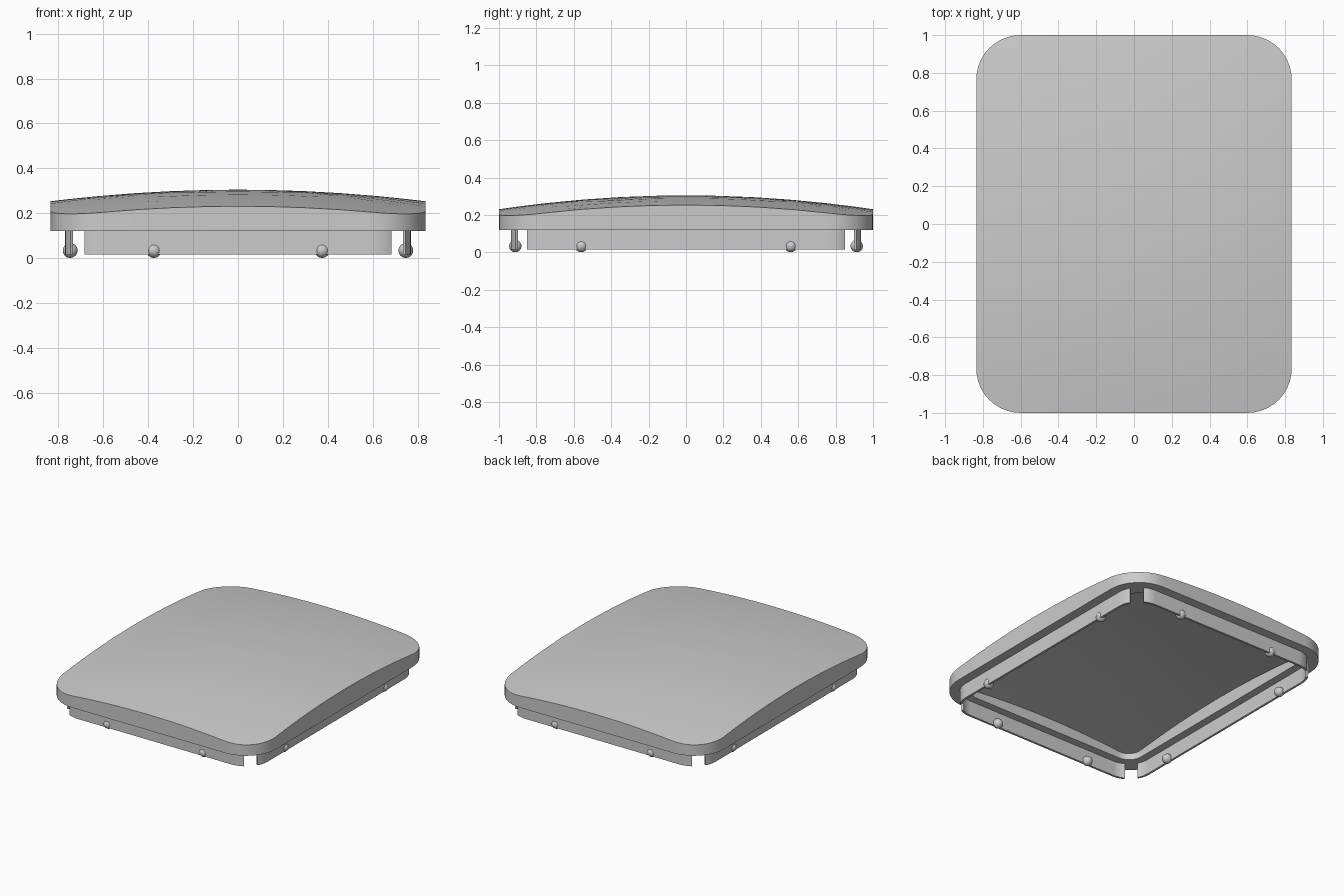
import bpy, bmesh, math

if "Cube" in bpy.data.objects:
    bpy.data.objects.remove(bpy.data.objects["Cube"])

HX, HY, R = 0.835, 1.0, 0.235      # half sizes and corner radius of the lid
CX, CY = HX - R, HY - R            # corner arc centres
RIM_Z = 0.12


def dome(x, y):
    return 0.305 - 0.074 * (x * x + y * y)


def outline(d, arc=10, line=8):
    """Rounded rectangle inset by d, always with the same point count."""
    pts = []
    corners = [(CX, CY), (-CX, CY), (-CX, -CY), (CX, -CY)]
    for k, (cx, cy) in enumerate(corners):
        for i in range(arc + 1):
            a = math.pi / 2 * (k + i / arc)
            pts.append((cx + (R - d) * math.cos(a), cy + (R - d) * math.sin(a)))
        nx, ny = corners[(k + 1) % 4]
        x0, y0 = pts[-1]
        for i in range(1, line):
            pts.append((x0 + (nx - cx) * i / line, y0 + (ny - cy) * i / line))
    return pts


def finish(bm, name):
    bmesh.ops.recalc_face_normals(bm, faces=bm.faces)
    me = bpy.data.meshes.new(name)
    bm.to_mesh(me)
    bm.free()
    ob = bpy.data.objects.new(name, me)
    bpy.context.collection.objects.link(ob)
    bpy.ops.object.select_all(action='DESELECT')
    ob.select_set(True)
    bpy.context.view_layer.objects.active = ob
    bpy.ops.object.shade_smooth_by_angle(angle=math.radians(30))
    return ob


# Domed lid: loops lofted from the ceiling centre, round the rim, to the top centre
def make_lid(rim=0.135, shell=0.055):
    bm = bmesh.new()
    outer, inner = outline(0), outline(rim)
    scales = [0.15, 0.35, 0.55, 0.75, 0.9, 1.0]
    loops = []
    for s in scales:
        loops.append([(x * s, y * s, dome(x * s, y * s) - shell) for x, y in inner])
    loops.append([(x, y, RIM_Z) for x, y in inner])
    loops.append([(x, y, RIM_Z) for x, y in outer])
    for s in reversed(scales):
        loops.append([(x * s, y * s, dome(x * s, y * s)) for x, y in outer])
    rings = [[bm.verts.new(p) for p in loop] for loop in loops]
    n = len(outer)
    for a, b in zip(rings, rings[1:]):
        for i in range(n):
            j = (i + 1) % n
            bm.faces.new((a[i], a[j], b[j], b[i]))
    for ring, z in ((rings[0], dome(0, 0) - shell), (rings[-1], dome(0, 0))):
        c = bm.verts.new((0, 0, z))
        for i in range(n):
            bm.faces.new((c, ring[i], ring[(i + 1) % n]))
    finish(bm, "lid")


# Thin clip strip under one side, with ends curling 30 degrees into the corners
def make_strip(name, half, reach, angle, d=0.065, thick=0.015):
    def path(off):
        r = R - off
        right = [(half + r * math.sin(math.radians(a)),
                  reach + r * math.cos(math.radians(a))) for a in range(0, 31, 5)]
        return [(-x, y) for x, y in reversed(right)] + right

    bm = bmesh.new()
    rows = []
    for o, i in zip(path(d), path(d + thick)):
        rows.append([bm.verts.new((x, y, z)) for (x, y), z in
                     ((o, 0.015), (o, RIM_Z), (i, RIM_Z), (i, 0.015))])
    for a, b in zip(rows, rows[1:]):
        for k in range(4):
            m = (k + 1) % 4
            bm.faces.new((a[k], a[m], b[m], b[k]))
    bm.faces.new(rows[0])
    bm.faces.new(rows[-1][::-1])
    ob = finish(bm, name)
    ob.rotation_euler.z = angle


# Small snap bead poking through a strip
def make_bead(name, x, y):
    bm = bmesh.new()
    bmesh.ops.create_uvsphere(bm, u_segments=24, v_segments=16, radius=0.033)
    ob = finish(bm, name)
    ob.location = (x, y, 0.034)


make_lid()
make_strip("back_strip", CX, CY, 0)
make_strip("left_strip", CY, CX, math.pi / 2)
make_strip("front_strip", CX, CY, math.pi)
make_strip("right_strip", CY, CX, -math.pi / 2)
for s in (-1, 1):
    for t in (-1, 1):
        make_bead("end_bead", s * 0.375, t * (HY - 0.087))
        make_bead("side_bead", t * (HX - 0.087), s * 0.56)
